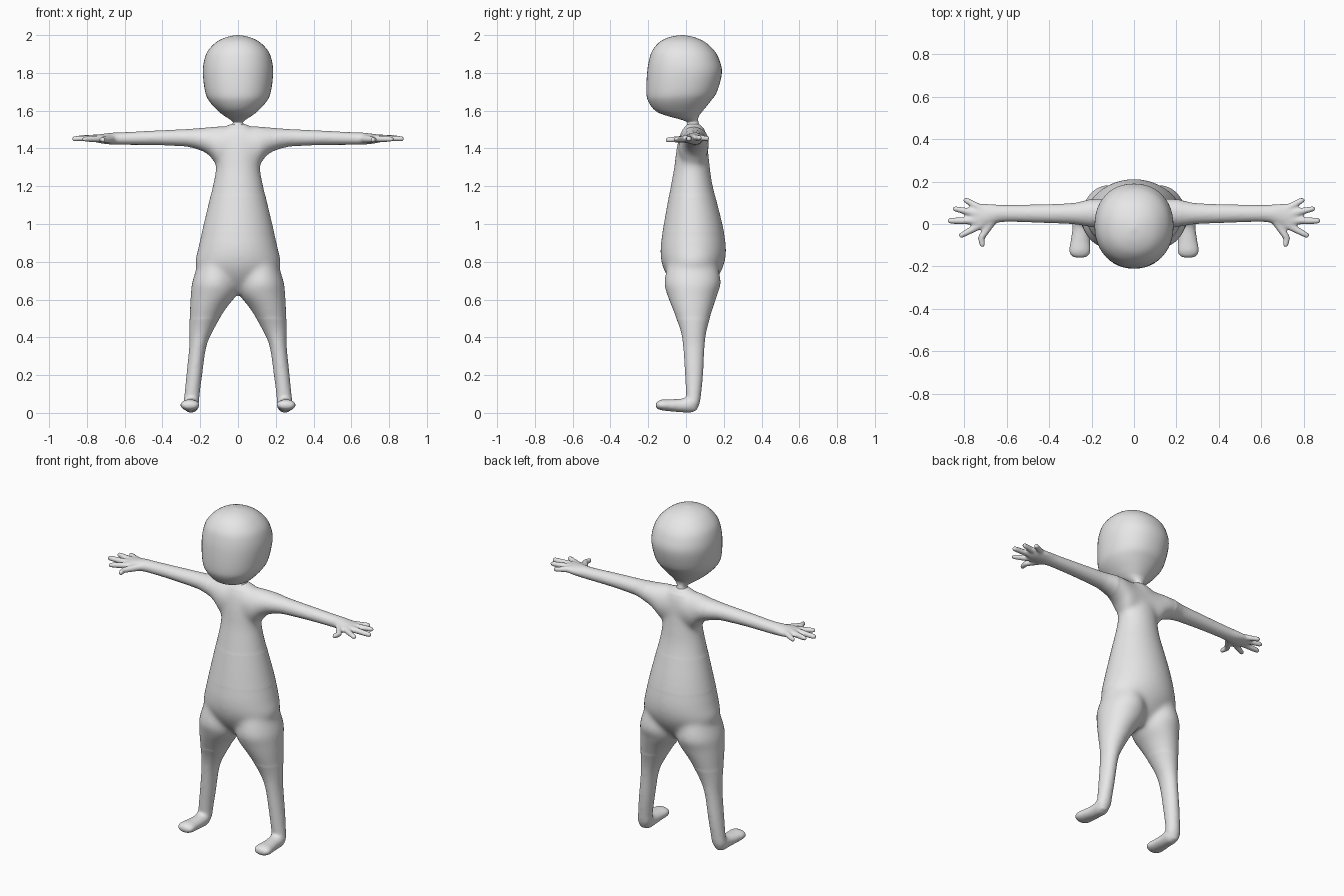
import bpy, bmesh, math
from mathutils import Vector, Matrix

if "Cube" in bpy.data.objects:
    bpy.data.objects.remove(bpy.data.objects["Cube"])

grey = bpy.data.materials.new("light_grey")
grey.diffuse_color = (0.8, 0.8, 0.8, 1)
grey.use_nodes = True
grey.node_tree.nodes["Principled BSDF"].inputs["Base Color"].default_value = grey.diffuse_color

# axis name -> (position, a, b) placed into x, y, z
PLACE = {
    "x": lambda p, a, b: (p, a, b),
    "y": lambda p, a, b: (a, p, b),
    "z": lambda p, a, b: (a, b, p),
}


def refine(rows, steps):
    """Smoothly interpolate the rows of a cross-section table."""
    out = []
    for i in range(len(rows) - 1):
        r0, r1, r2 = rows[max(i - 1, 0)], rows[i], rows[i + 1]
        r3 = rows[min(i + 2, len(rows) - 1)]
        for s in range(steps):
            t = s / steps
            out.append([0.5 * (2 * b + (c - a) * t + (2 * a - 5 * b + 4 * c - d) * t * t
                               + (3 * b - a - 3 * c + d) * t ** 3)
                        for a, b, c, d in zip(r0, r1, r2, r3)])
    out.append(list(rows[-1]))
    return out


def loft(bm, axis, rows, power=2.0, sides=40, steps=4):
    """Rows are (position, a_min, a_max, b_min, b_max)."""
    rings = []
    for p, a0, a1, b0, b1 in refine(rows, steps):
        ring = []
        for k in range(sides):
            t = 2 * math.pi * k / sides
            c, s = math.cos(t), math.sin(t)
            c = math.copysign(abs(c) ** (2 / power), c)
            s = math.copysign(abs(s) ** (2 / power), s)
            ring.append(bm.verts.new(PLACE[axis](
                p, (a0 + a1) / 2 + c * (a1 - a0) / 2, (b0 + b1) / 2 + s * (b1 - b0) / 2)))
        rings.append(ring)
    for lo, hi in zip(rings, rings[1:]):
        for k in range(sides):
            j = (k + 1) % sides
            bm.faces.new((lo[k], lo[j], hi[j], hi[k]))
    bm.faces.new(rings[0][::-1])
    bm.faces.new(rings[-1])


def finger(bm, start, end, r0, r1):
    """Tapered rod with round ends."""
    a, b = Vector(start), Vector(end)
    d = b - a
    turn = d.to_track_quat("Z", "Y").to_matrix().to_4x4()
    bmesh.ops.create_cone(bm, cap_ends=True, segments=20, radius1=r0, radius2=r1,
                          depth=d.length, matrix=Matrix.Translation((a + b) / 2) @ turn)
    for p, r in ((a, r0), (b, r1)):
        bmesh.ops.create_uvsphere(bm, u_segments=20, v_segments=12, radius=r,
                                  matrix=Matrix.Translation(p))


def make_object(name, bm):
    bmesh.ops.recalc_face_normals(bm, faces=bm.faces)
    for f in bm.faces:
        f.smooth = True
    me = bpy.data.meshes.new(name)
    bm.to_mesh(me)
    bm.free()
    me.materials.append(grey)
    ob = bpy.data.objects.new(name, me)
    bpy.context.collection.objects.link(ob)
    return ob


bm = bmesh.new()

# leg
loft(bm, "z", [
    (0.012, .230, .275, .015, .055), (0.05, .208, .288, .000, .072),
    (0.10, .203, .283, .000, .080), (0.20, .190, .273, -.005, .090),
    (0.35, .168, .258, -.015, .098), (0.44, .130, .257, -.030, .110),
    (0.55, .065, .255, -.072, .142), (0.63, .004, .250, -.102, .168),
    (0.70, .000, .241, -.115, .185), (0.85, .020, .190, -.080, .150)])

# foot
loft(bm, "y", [
    (.062, .230, .270, .025, .065), (.03, .208, .288, .002, .090),
    (-.02, .208, .290, .003, .076), (-.08, .207, .299, .008, .072),
    (-.125, .204, .306, .013, .071), (-.150, .215, .295, .020, .062),
    (-.160, .240, .270, .034, .048)])

# arm and palm
loft(bm, "x", [
    (.00, -.040, .115, 1.320, 1.515), (.10, -.040, .120, 1.305, 1.516),
    (.15, -.028, .122, 1.360, 1.512), (.20, -.015, .118, 1.390, 1.508),
    (.25, -.006, .106, 1.405, 1.504), (.30, .000, .098, 1.412, 1.501),
    (.45, .006, .092, 1.418, 1.494), (.60, .010, .090, 1.419, 1.486),
    (.66, .001, .092, 1.420, 1.484), (.71, -.018, .096, 1.425, 1.478),
    (.75, -.022, .088, 1.432, 1.472), (.775, .000, .065, 1.442, 1.465)])

# fingers and thumb
for start, end, r0, r1 in [
        ((.72, .072, 1.455), (.792, .112, 1.452), .019, .014),
        ((.74, .050, 1.457), (.842, .071, 1.456), .019, .014),
        ((.74, .016, 1.455), (.865, .015, 1.451), .019, .015),
        ((.72, -.004, 1.452), (.813, -.053, 1.449), .019, .014),
        ((.67, .012, 1.450), (.720, -.066, 1.447), .022, .016),
        ((.720, -.066, 1.447), (.714, -.098, 1.445), .016, .014)]:
    finger(bm, start, end, r0, r1)

# mirror the limbs to the other side
copy = bmesh.ops.duplicate(bm, geom=bm.verts[:] + bm.edges[:] + bm.faces[:])["geom"]
for v in copy:
    if isinstance(v, bmesh.types.BMVert):
        v.co.x = -v.co.x

# torso
loft(bm, "z", [(z, -w, w, f, b) for z, w, f, b in [
    (0.63, .050, -.020, .090), (0.70, .160, -.085, .155), (0.78, .225, -.125, .199),
    (0.87, .211, -.135, .212), (1.00, .181, -.117, .192), (1.20, .134, -.081, .142),
    (1.30, .117, -.063, .127), (1.40, .120, -.050, .116), (1.48, .120, -.030, .108),
    (1.515, .070, -.005, .085), (1.532, .028, .010, .068)]], sides=64)

# fuse limbs and torso into one skin
source = make_object("body_source", bm)
fuse = source.modifiers.new("fuse", "REMESH")
fuse.mode = "VOXEL"
fuse.voxel_size = 0.007
fused = bpy.data.meshes.new_from_object(
    source.evaluated_get(bpy.context.evaluated_depsgraph_get()))
bpy.data.objects.remove(source)

bm = bmesh.new()
bm.from_mesh(fused)
bpy.data.meshes.remove(fused)
# soften the skin lightly, then blend crotch and armpits more
blend = [v for v in bm.verts if 0.5 < v.co.z < 0.95
         or (1.15 < v.co.z < 1.5 and abs(v.co.x) < 0.2)]
for verts, times in ((bm.verts[:], 4), (blend, 30)):
    for _ in range(times):
        bmesh.ops.smooth_vert(bm, verts=verts, factor=0.5,
                              use_axis_x=True, use_axis_y=True, use_axis_z=True)
make_object("body", bm)

# head with its narrow neck
bm = bmesh.new()
loft(bm, "z", [(z, -w, w, f, b) for z, w, f, b in [
    (1.500, .040, -.005, .085), (1.525, .031, .004, .070), (1.540, .028, .004, .066),
    (1.555, .045, -.035, .064), (1.575, .076, -.108, .070), (1.600, .107, -.163, .090),
    (1.650, .152, -.200, .130), (1.700, .174, -.210, .164), (1.800, .186, -.206, .190),
    (1.870, .178, -.195, .176), (1.920, .157, -.177, .148), (1.965, .112, -.138, .098),
    (1.990, .058, -.085, .040), (2.000, .006, -.026, -.014)]],
    power=2.15, sides=48)
make_object("head", bm)
